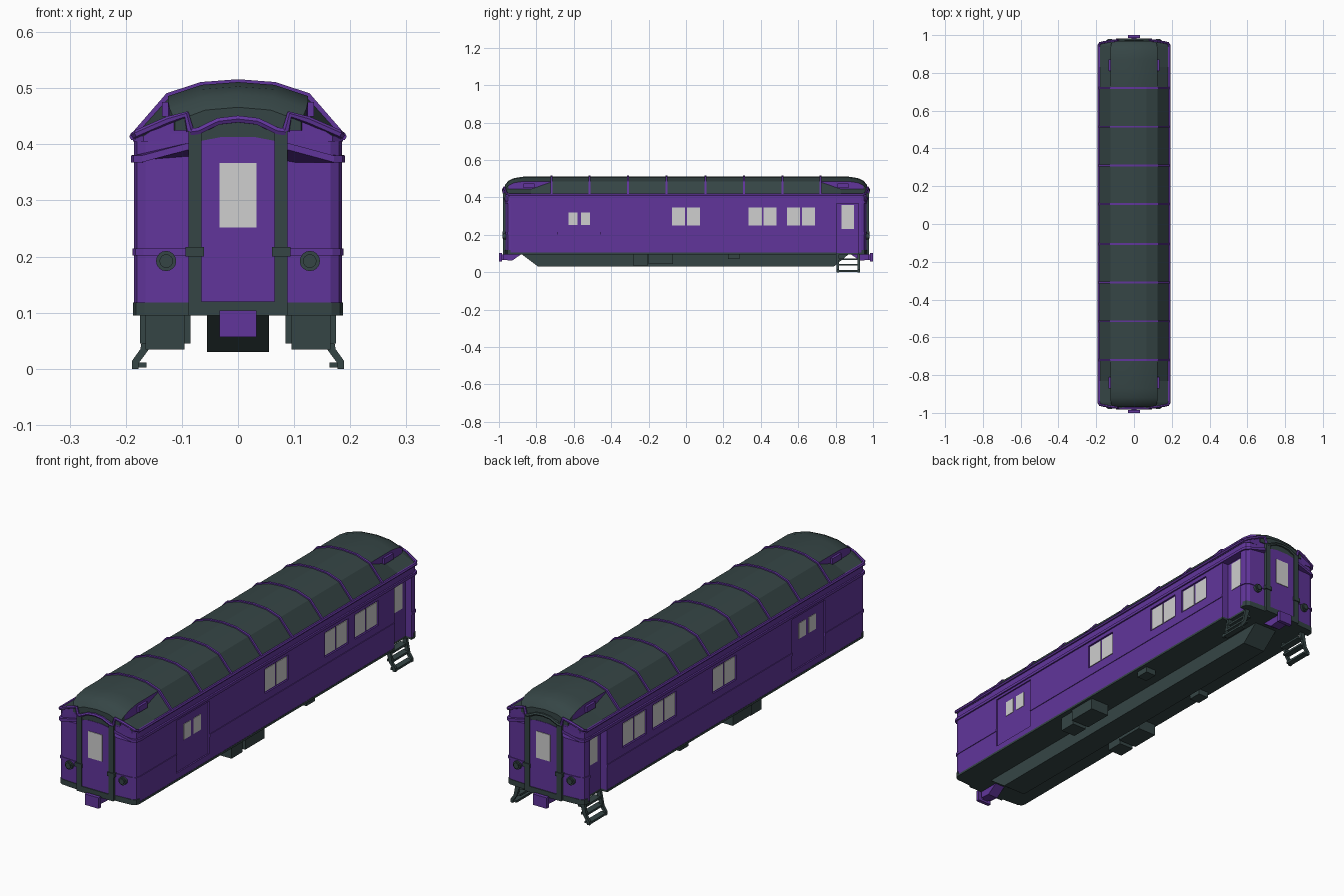
import bpy, bmesh, math
from mathutils import Vector

if "Cube" in bpy.data.objects:
    bpy.data.objects.remove(bpy.data.objects["Cube"])


def material(name, rgb):
    m = bpy.data.materials.new(name)
    m.diffuse_color = (*rgb, 1)
    m.use_nodes = True
    m.node_tree.nodes["Principled BSDF"].inputs["Base Color"].default_value = m.diffuse_color
    return m


PURPLE = material("purple paint", (0.12, 0.036, 0.33))
DARK = material("dark green grey", (0.036, 0.06, 0.06))
GLASS = material("pale window", (0.62, 0.62, 0.62))


def finish(name, bm, mats, rule=None):
    bmesh.ops.recalc_face_normals(bm, faces=bm.faces)
    bm.normal_update()
    if rule:
        for f in bm.faces:
            f.material_index = rule(f)
    me = bpy.data.meshes.new(name)
    bm.to_mesh(me)
    bm.free()
    for m in mats:
        me.materials.append(m)
    ob = bpy.data.objects.new(name, me)
    bpy.context.collection.objects.link(ob)
    return ob


def loft_into(bm, sections):
    rings = [[bm.verts.new(p) for p in s] for s in sections]
    n = len(rings[0])
    for a, b in zip(rings, rings[1:]):
        for i in range(n):
            bm.faces.new((a[i], a[(i + 1) % n], b[(i + 1) % n], b[i]))
    bm.faces.new(rings[0])
    bm.faces.new(rings[-1])


def loft(name, sections, *mats, rule=None):
    bm = bmesh.new()
    loft_into(bm, sections)
    return finish(name, bm, mats, rule)


def prism(name, pts, axis, a, b, mat):
    put = {'x': lambda p, t: (t, *p), 'y': lambda p, t: (p[0], t, p[1]), 'z': lambda p, t: (*p, t)}[axis]
    return loft(name, [[put(p, t) for p in pts] for t in (a, b)], mat)


def box_section(x0, x1, y0, y1, z0, z1):
    return [[(x0, y0, z), (x1, y0, z), (x1, y1, z), (x0, y1, z)] for z in (z0, z1)]


def box(name, x0, x1, y0, y1, z0, z1, mat):
    return loft(name, box_section(x0, x1, y0, y1, z0, z1), mat)


def disc(name, x, z, r, y0, y1, mat):
    ring = [(x + r * math.cos(i * math.tau / 16), z + r * math.sin(i * math.tau / 16)) for i in range(16)]
    return prism(name, ring, 'y', y0, y1, mat)


def tube(name, pts, r, mat):
    cu = bpy.data.curves.new(name, 'CURVE')
    cu.dimensions = '3D'
    cu.bevel_depth, cu.bevel_resolution, cu.use_fill_caps = r, 1, True
    sp = cu.splines.new('POLY')
    sp.points.add(len(pts) - 1)
    for p, co in zip(sp.points, pts):
        p.co = (*co, 1)
    cu.materials.append(mat)
    ob = bpy.data.objects.new(name, cu)
    bpy.context.collection.objects.link(ob)
    bpy.ops.object.select_all(action='DESELECT')
    ob.select_set(True)
    bpy.context.view_layer.objects.active = ob
    bpy.ops.object.convert(target='MESH')


# Body plan with rounded corners, grown outward by g
def plan(g=0.0):
    q = [(0.185, 0.935), (0.180, 0.952), (0.165, 0.961), (0.09, 0.966)]
    q = [(x + (g if i < 3 else 0), y + g) for i, (x, y) in enumerate(q)]
    top = q + [(-x, y) for x, y in reversed(q)]
    return top + [(-x, -y) for x, y in top]


# Cutter for windows, baggage doors and entrance recesses: y0, y1, z0, z1, depth plane
cuts = [(-0.08, 0.08, 0.244, 0.351, 0.178), (0.33, 0.49, 0.244, 0.351, 0.178),
        (0.535, 0.695, 0.244, 0.351, 0.178), (-0.685, -0.46, 0.13, 0.357, 0.179),
        (0.805, 0.922, 0.09, 0.368, 0.155)]
bm = bmesh.new()
for s in (-1, 1):
    for y0, y1, z0, z1, d in cuts:
        loft_into(bm, box_section(s * d, s * 0.23, y0, y1, z0, z1))
cutter = finish("recess_cutter", bm, [])
cutter.hide_render = True
cutter.hide_viewport = False
cutter.display_type = 'WIRE'


def carve(ob):
    m = ob.modifiers.new("recesses", 'BOOLEAN')
    m.operation, m.solver, m.object = 'DIFFERENCE', 'EXACT', cutter


# Body shell, sill and belts
carve(prism("body", plan(), 'z', 0.104, 0.418, PURPLE))
carve(prism("side_sill", plan(0.001), 'z', 0.095, 0.1045, DARK))
carve(prism("waist_belt", plan(0.003), 'z', 0.202, 0.214, PURPLE))
loft("upper_belt", [[(x, y, z + (0.022 if abs(x) < 0.1 else 0)) for x, y in plan(0.006)]
                    for z in (0.368, 0.380)], PURPLE)

# Roof with raised ribs
half = [(0.188, 0.412), (0.125, 0.486), (0.065, 0.506), (0, 0.511)]
prof = half + [(-x, z) for x, z in reversed(half[:-1])]
prism("main_roof", prof, 'y', -0.72, 0.72, DARK)
rib = [(x * 1.02, z + 0.005) for x, z in prof]
for i, y in enumerate((0.105, 0.31, 0.515, 0.72)):
    for s in (-1, 1):
        prism("roof_rib", rib, 'y', s * y - 0.005, s * y + 0.005, PURPLE)

# Side details, both sides
for s in (-1, 1):
    tube("eave_rail", [(s * 0.187, -0.95, 0.414), (s * 0.187, 0.95, 0.414)], 0.007, PURPLE)
    for y in (-0.04, 0.04, 0.37, 0.45, 0.575, 0.655):
        box("side_window", s * 0.177, s * 0.181, y - 0.035, y + 0.035, 0.25, 0.345, GLASS)
    for y in (-0.605, -0.537):
        box("baggage_door_window", s * 0.177, s * 0.181, y - 0.024, y + 0.024, 0.253, 0.32, GLASS)
    box("entrance_door_window", s * 0.153, s * 0.158, 0.832, 0.898, 0.232, 0.36, GLASS)
    # Underfloor equipment
    box("battery_box", s * 0.085, s * 0.175, -0.20, -0.07, 0.045, 0.096, DARK)
    box("air_tank_box", s * 0.095, s * 0.165, -0.28, -0.205, 0.034, 0.096, DARK)
    box("small_box", s * 0.12, s * 0.17, 0.225, 0.285, 0.07, 0.096, DARK)
    # Entrance steps
    side = [(0.14, 0.097), (0.162, 0.097), (0.174, 0.035), (0.189, 0.014), (0.189, 0),
            (0.177, 0), (0.177, 0.01), (0.16, 0.033)]
    for y in (0.805, 0.918):
        prism("step_stringer", [(s * x, z) for x, z in side], 'y', y, y + 0.012, DARK)
    for x0, x1, z in ((0.163, 0.189, 0.002), (0.145, 0.173, 0.035), (0.13, 0.162, 0.065)):
        box("step_tread", s * x0, s * x1, 0.81, 0.925, z, z + 0.009, DARK)

# Fish-belly centre sill
prism("centre_sill", [(-0.88, 0.097), (-0.79, 0.03), (0.79, 0.03), (0.87, 0.097)], 'x', -0.055, 0.055, DARK)

# Both ends
for e in (-1, 1):
    end = "front" if e < 0 else "rear"

    # Raised roof nose with purple side walls
    def nose(y, d, w):
        pts = [(w, 0.425), (w, 0.486 - d), (w * 0.52, 0.506 - d), (0, 0.511 - d),
               (-w * 0.52, 0.506 - d), (-w, 0.486 - d), (-w, 0.425)]
        return [(x, e * y, z) for x, z in pts]
    loft(end + "_roof_nose", [nose(0.715, 0, 0.125), nose(0.87, 0, 0.125), nose(0.92, 0.008, 0.125),
                              nose(0.95, 0.022, 0.122), nose(0.968, 0.045, 0.112)], DARK, PURPLE,
         rule=lambda f: int(abs(f.normal.x) > 0.9))

    # Lower roof shoulders, vents and eave trim
    for s in (-1, 1):
        def shoulder(y, zb, w):
            pts = [(w, 0.405), (w, 0.415), (0.125, zb), (0.088, zb + 0.008), (0.088, 0.405)]
            return [(s * x, e * y, z) for x, z in pts]
        loft(end + "_roof_shoulder", [shoulder(0.715, 0.484, 0.187), shoulder(0.83, 0.444, 0.187),
                                      shoulder(0.945, 0.444, 0.187), shoulder(0.964, 0.444, 0.168)],
             DARK, PURPLE, rule=lambda f: int(abs(f.normal.z) < 0.1))
        box(end + "_roof_vent", s * 0.12, s * 0.135, e * 0.81, e * 0.87, 0.45, 0.475, PURPLE)
        tube(end + "_eave_trim", [(s * 0.187, e * 0.94, 0.414), (s * 0.18, e * 0.958, 0.419),
                                  (s * 0.125, e * 0.968, 0.443), (s * 0.092, e * 0.972, 0.453),
                                  (s * 0.085, e * 0.974, 0.424)], 0.007, PURPLE)
        # Door posts, clasps and marker lamps
        box(end + "_door_post", s * 0.065, s * 0.088, e * 0.955, e * 0.978, 0.095, 0.425, DARK)
        box(end + "_post_clasp", s * 0.061, s * 0.094, e * 0.96, e * 0.982, 0.2, 0.217, DARK)
        disc(end + "_marker_lamp", s * 0.128, 0.192, 0.018, e * 0.955, e * 0.975, DARK)
        disc(end + "_lamp_lens", s * 0.128, 0.192, 0.012, e * 0.97, e * 0.98, DARK)

    # End door with arched header
    prism(end + "_door_header", [(-0.088, 0.395), (0.088, 0.395), (0.088, 0.424), (0.06, 0.435), (0, 0.445),
                                 (-0.06, 0.435), (-0.088, 0.424)], 'y', e * 0.95, e * 0.973, DARK)
    prism(end + "_door", [(-0.066, 0.12), (0.066, 0.12), (0.066, 0.406), (0.03, 0.413), (-0.03, 0.413),
                          (-0.066, 0.406)], 'y', e * 0.955, e * 0.9745, PURPLE)
    box(end + "_door_window", -0.033, 0.033, e * 0.97, e * 0.977, 0.252, 0.367, GLASS)
    box(end + "_door_threshold", -0.07, 0.07, e * 0.95, e * 0.978, 0.095, 0.12, DARK)
    tube(end + "_header_trim", [(-0.085, e * 0.974, 0.422), (-0.07, e * 0.975, 0.424), (-0.035, e * 0.976, 0.441),
                                (0, e * 0.976, 0.445), (0.035, e * 0.976, 0.441), (0.07, e * 0.975, 0.424),
                                (0.085, e * 0.974, 0.422)], 0.007, PURPLE if e < 0 else DARK)
    # Tall end sill
    ends = [(x, e * y) for x, y in plan(0.002) if y > 0]
    prism(end + "_end_sill", ends, 'z', 0.095, 0.118, DARK)
    # Coupler
    prism(end + "_draft_gear", [(e * 0.88, 0.097), (e * 0.975, 0.097), (e * 0.975, 0.066), (e * 0.93, 0.062)],
          'x', -0.024, 0.024, PURPLE)
    box(end + "_coupler_neck", -0.014, 0.014, e * 0.96, e * 0.99, 0.066, 0.094, PURPLE)
    box(end + "_coupler_head", -0.033, 0.033, e * 0.984, e * 1.0, 0.057, 0.104, PURPLE)

# Smooth the gentle curves, keep hard edges
bpy.ops.object.select_all(action='DESELECT')
for ob in bpy.context.scene.objects:
    if ob.type == 'MESH' and ("nose" in ob.name or "trim" in ob.name or "rail" in ob.name):
        ob.select_set(True)
        bpy.context.view_layer.objects.active = ob
bpy.ops.object.shade_smooth_by_angle(angle=math.radians(35))
